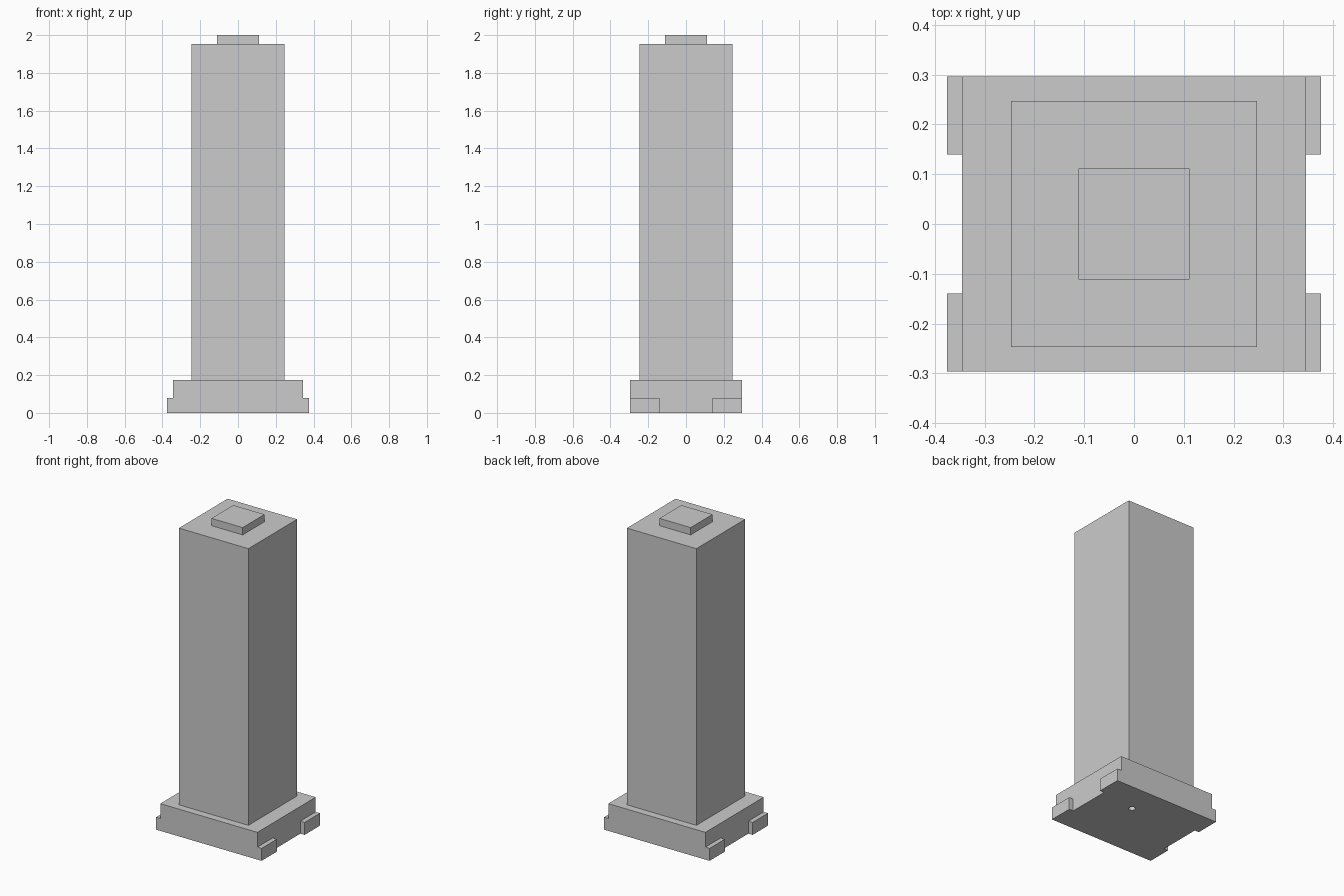
import bpy

cube = bpy.data.objects.get("Cube")
if cube:
    bpy.data.objects.remove(cube, do_unlink=True)

# Single plain grey material
grey = bpy.data.materials.new("plain grey")
grey.use_nodes = True
COLOUR = (0.6, 0.6, 0.6, 1)
grey.diffuse_color = COLOUR
grey.node_tree.nodes["Principled BSDF"].inputs["Base Color"].default_value = COLOUR


def box(name, x, y, z):
    """Box spanning the given (low, high) range on each axis."""
    spans = (x, y, z)
    bpy.ops.mesh.primitive_cube_add(size=1, location=[(a + b) / 2 for a, b in spans])
    ob = bpy.context.object
    ob.name = name
    ob.scale = [b - a for a, b in spans]
    bpy.ops.object.transform_apply(location=False, rotation=False, scale=True)
    ob.data.materials.append(grey)
    return ob


BASE_X, FOOT_X, HALF_Y = 0.345, 0.375, 0.296
BASE_TOP, FOOT_TOP, COLUMN_TOP = 0.175, 0.08, 1.953

# Plinth, column and cap block
base = box("base", (-BASE_X, BASE_X), (-HALF_Y, HALF_Y), (0, BASE_TOP))
box("column", (-0.247, 0.247), (-0.247, 0.247), (BASE_TOP, COLUMN_TOP))
box("cap", (-0.111, 0.111), (-0.111, 0.111), (COLUMN_TOP, 2))

# Four side tabs at the corners of the base
for side, sx in (("left", 1), ("right", -1)):
    for end, sy in (("front", -1), ("back", 1)):
        box(f"{end}_{side}_tab",
            sorted((sx * BASE_X, sx * FOOT_X)),
            sorted((sy * 0.14, sy * HALF_Y)),
            (0, FOOT_TOP))

# Small round hole in the underside
bpy.ops.mesh.primitive_cylinder_add(vertices=24, radius=0.02, depth=0.2, location=(0.1, 0.1, 0))
cutter = bpy.context.object
cutter.name = "hole_cutter"
cutter.data.materials.append(grey)
cutter.hide_render = True
cutter.display_type = 'WIRE'
cut = base.modifiers.new("underside hole", 'BOOLEAN')
cut.operation = 'DIFFERENCE'
cut.object = cutter
cut.solver = 'EXACT'
